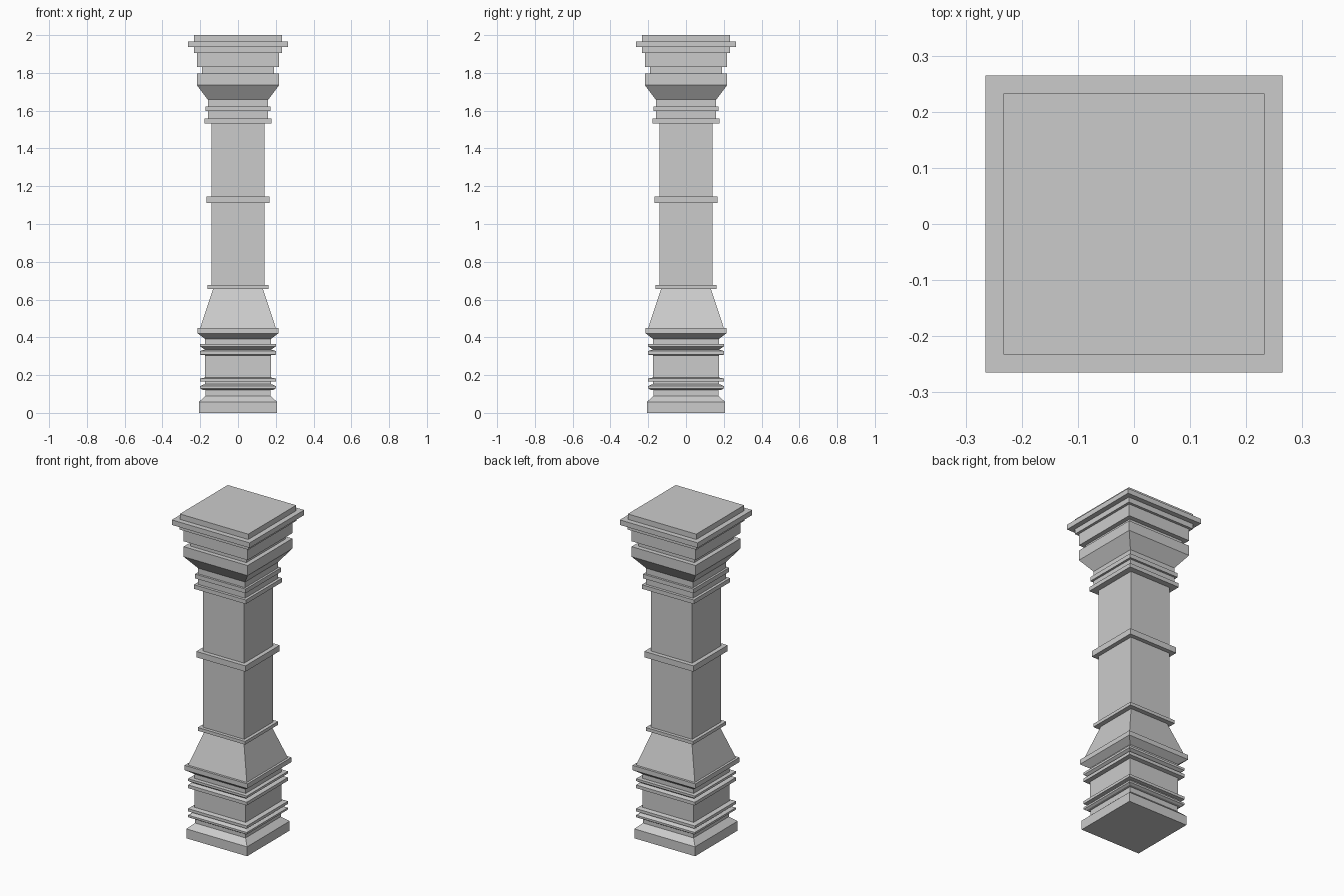
import bpy, bmesh


def square_stack(name, profile, cap_bottom=False, cap_top=False):
    """Loft square rings through (half_width, z) profile points."""
    bm = bmesh.new()
    rings = [[bm.verts.new((sx * w, sy * w, z))
              for sx, sy in ((-1, -1), (1, -1), (1, 1), (-1, 1))]
             for w, z in profile]
    for a, b in zip(rings, rings[1:]):
        for i in range(4):
            j = (i + 1) % 4
            bm.faces.new((a[i], a[j], b[j], b[i]))
    if cap_bottom:
        bm.faces.new(rings[0][::-1])
    if cap_top:
        bm.faces.new(rings[-1])
    mesh = bpy.data.meshes.new(name)
    bm.to_mesh(mesh)
    bm.free()
    obj = bpy.data.objects.new(name, mesh)
    bpy.context.collection.objects.link(obj)
    return obj


def steps(*tiers):
    """Straight tiers (half_width, z_low, z_high) as profile points."""
    return [(w, z) for w, lo, hi in tiers for z in (lo, hi)]


# Plinth with sloped top and two pairs of thin mouldings
square_stack("pedestal", steps(
    (0.207, 0.0, 0.058), (0.172, 0.09, 0.122),
    (0.188, 0.122, 0.122), (0.2, 0.13, 0.142),
    (0.175, 0.153, 0.165), (0.2, 0.165, 0.182),
    (0.174, 0.187, 0.305), (0.2, 0.308, 0.328),
    (0.175, 0.335, 0.335), (0.2, 0.352, 0.366),
    (0.175, 0.366, 0.392), (0.214, 0.421, 0.45)) + [(0.2, 0.45)],
    cap_bottom=True)

# Flared foot, square shaft and its two bands
square_stack("shaft", [(0.2, 0.45), (0.132, 0.657)] + steps(
    (0.161, 0.657, 0.677), (0.141, 0.677, 1.11),
    (0.167, 1.11, 1.146), (0.141, 1.146, 1.533)))

# Stepped capital with flared underside
square_stack("capital", [(0.141, 1.533)] + steps(
    (0.177, 1.533, 1.558), (0.16, 1.558, 1.597),
    (0.173, 1.597, 1.623), (0.16, 1.623, 1.658),
    (0.218, 1.735, 1.797), (0.19, 1.797, 1.83),
    (0.218, 1.83, 1.904), (0.234, 1.904, 1.936),
    (0.265, 1.936, 1.967), (0.233, 1.967, 2.0)),
    cap_top=True)
